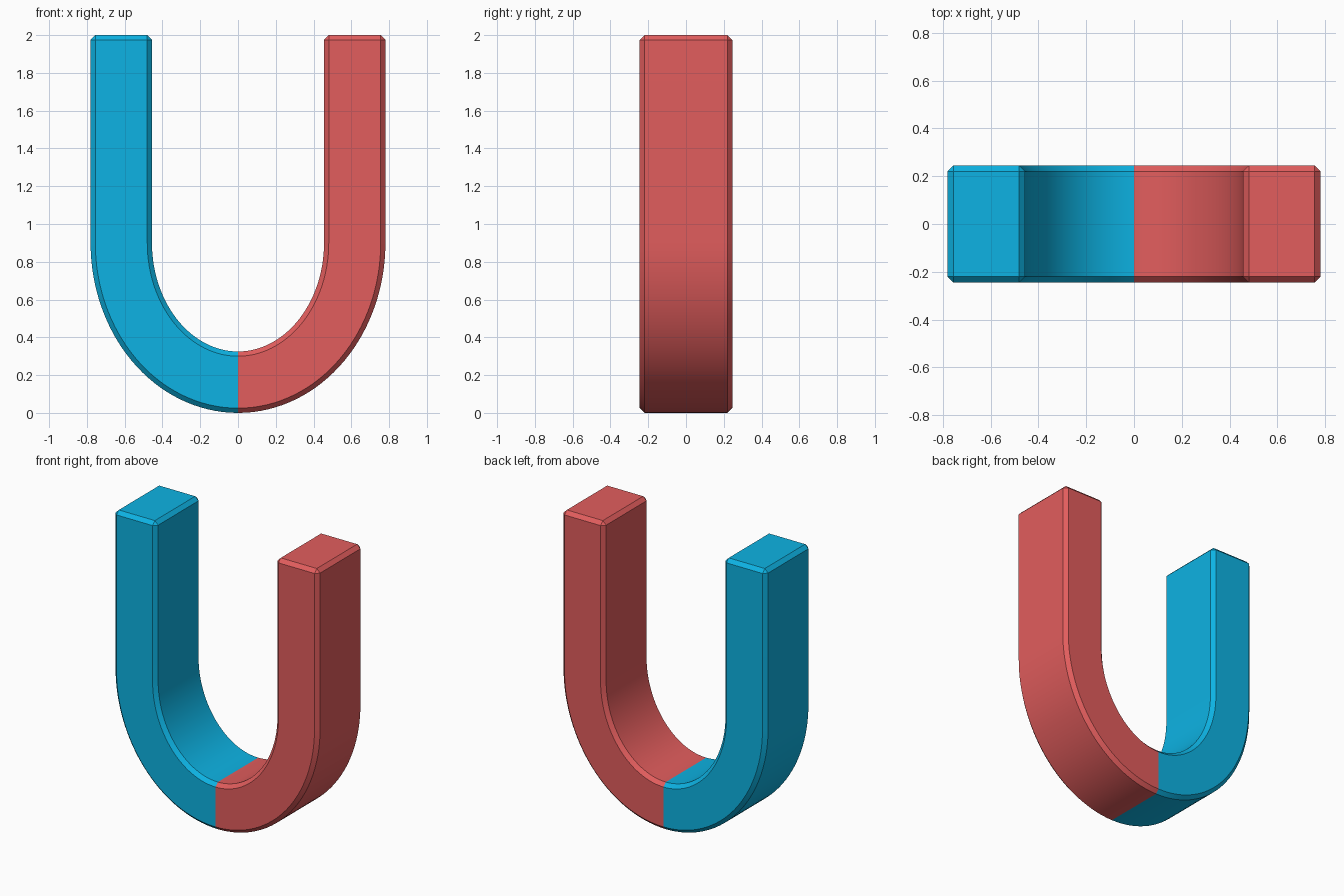
import bpy, bmesh
from math import sin, cos, pi, hypot, radians

if "Cube" in bpy.data.objects:
    bpy.data.objects.remove(bpy.data.objects["Cube"])

W, D, C = 0.1625, 0.245, 0.025      # half thickness, half depth, chamfer
A, ZC, TOP = 0.618, 0.90, 2.0       # bend half width, bend centre height, leg top
B = ZC - W                          # bend half height
STEPS = 64

# Chamfered cross-section (across the bar, depth) and the smaller end cap corners
section = [(W - C, -D), (W, -D + C), (W, D - C), (W - C, D),
           (-W + C, D), (-W, D - C), (-W, -D + C), (-W + C, -D)]
cap = [((W - C) * (1 if n > 0 else -1), (D - C) * (1 if y > 0 else -1))
       for n, y in section]

# Centre line: left leg, elliptical bend, right leg (x, z, normal x, normal z)
stations = [(-A, TOP, -1, 0, cap), (-A, TOP - C, -1, 0, section)]
for i in range(STEPS + 1):
    t = pi + pi * i / STEPS
    nx, nz = B * cos(t), A * sin(t)
    length = hypot(nx, nz)
    stations.append((A * cos(t), ZC + B * sin(t), nx / length, nz / length, section))
stations += [(A, TOP - C, 1, 0, section), (A, TOP, 1, 0, cap)]

# Sweep the section along the centre line
bm = bmesh.new()
rings = [[bm.verts.new((x + nx * n, y, z + nz * n)) for n, y in shape]
         for x, z, nx, nz, shape in stations]
for r0, r1 in zip(rings, rings[1:]):
    for k in range(8):
        j = (k + 1) % 8
        bm.faces.new((r0[k], r0[j], r1[j], r1[k]))
bm.faces.new(rings[0])
bm.faces.new(rings[-1])
bmesh.ops.remove_doubles(bm, verts=bm.verts[:], dist=1e-5)
bmesh.ops.recalc_face_normals(bm, faces=bm.faces[:])

# Blue left half, red right half
for f in bm.faces:
    f.material_index = 0 if f.calc_center_median().x < 0 else 1

mesh = bpy.data.meshes.new("horseshoe_magnet")
bm.to_mesh(mesh)
bm.free()
for name, color in (("blue", (0.004, 0.45, 0.77, 1)), ("red", (0.76, 0.11, 0.11, 1))):
    mat = bpy.data.materials.new(name)
    mat.diffuse_color = color
    mat.use_nodes = True
    mat.node_tree.nodes["Principled BSDF"].inputs["Base Color"].default_value = mat.diffuse_color
    mesh.materials.append(mat)

magnet = bpy.data.objects.new("horseshoe_magnet", mesh)
bpy.context.collection.objects.link(magnet)
bpy.context.view_layer.objects.active = magnet
magnet.select_set(True)
bpy.ops.object.shade_smooth_by_angle(angle=radians(30))
